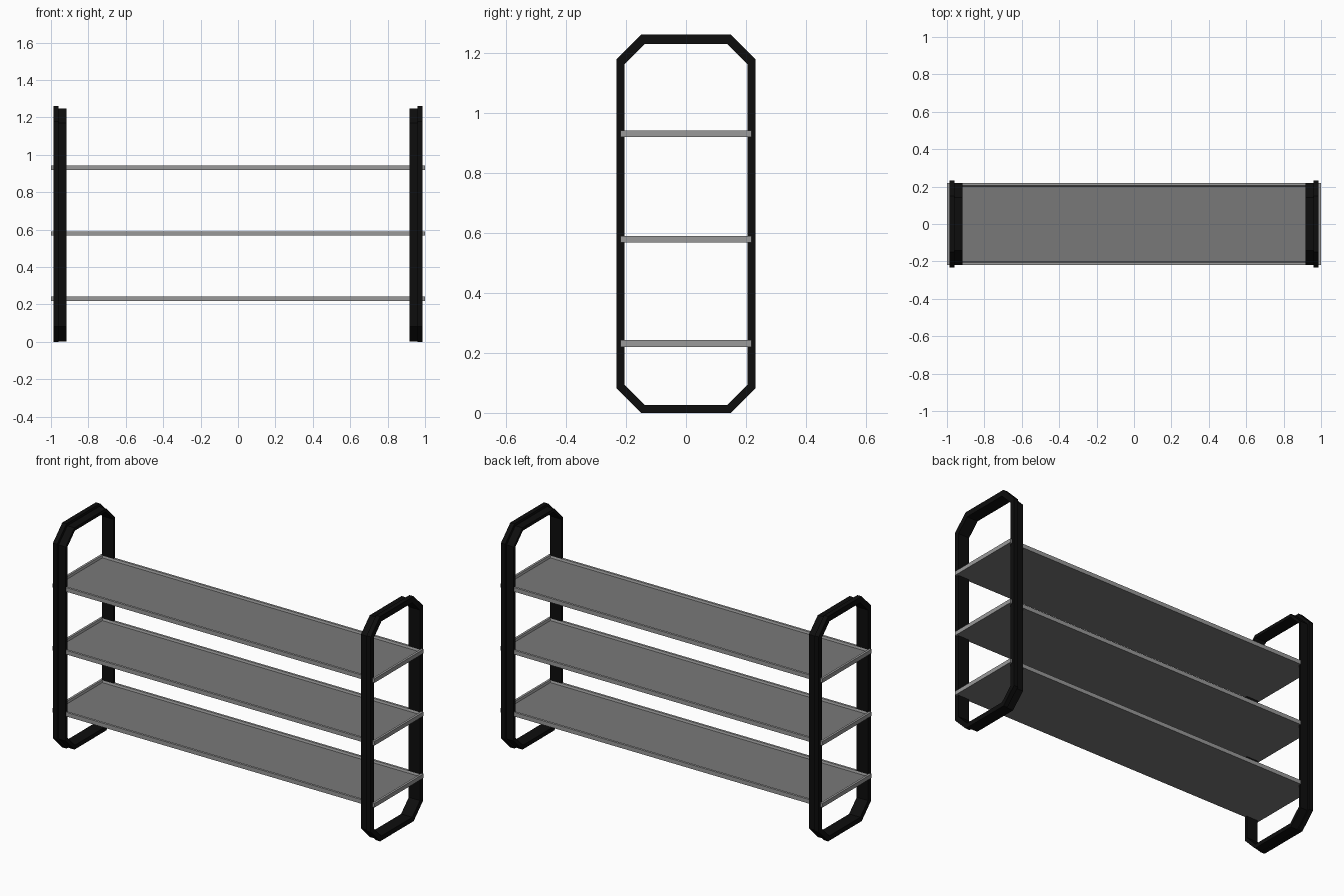
import bpy, bmesh
from mathutils import Matrix

if "Cube" in bpy.data.objects:
    bpy.data.objects.remove(bpy.data.objects["Cube"])


def material(name, rgb):
    m = bpy.data.materials.new(name)
    m.diffuse_color = (*rgb, 1)
    m.use_nodes = True
    m.node_tree.nodes["Principled BSDF"].inputs["Base Color"].default_value = m.diffuse_color
    return m


BLACK = material("black_metal", (0.004, 0.004, 0.004))
RIM = material("rim_grey", (0.32, 0.32, 0.32))
FLOOR = material("floor_grey", (0.19, 0.19, 0.19))


def finish(bm, name, mats):
    bmesh.ops.recalc_face_normals(bm, faces=bm.faces)
    me = bpy.data.meshes.new(name)
    bm.to_mesh(me)
    bm.free()
    for m in mats:
        me.materials.append(m)
    ob = bpy.data.objects.new(name, me)
    bpy.context.collection.objects.link(ob)
    return ob


def octagon(hy, z0, z1, c):
    """Rectangle in the yz plane with chamfered corners."""
    return [(hy, z0 + c), (hy, z1 - c), (hy - c, z1), (c - hy, z1),
            (-hy, z1 - c), (-hy, z0 + c), (c - hy, z0), (hy - c, z0)]


# End frames: L-shaped section swept around a chamfered loop
flange = octagon(0.232, 0.0, 1.262, 0.083)
band = octagon(0.219, 0.003, 1.248, 0.078)
inner = octagon(0.205, 0.026, 1.231, 0.068)
section = [(0.987, flange), (0.961, flange), (0.961, band),
           (0.917, band), (0.917, inner), (0.987, inner)]


def end_frame(name, side):
    bm = bmesh.new()
    rings = [[bm.verts.new((side * x, y, z)) for y, z in loop]
             for x, loop in section]
    for i, a in enumerate(rings):
        b = rings[(i + 1) % len(rings)]
        for j in range(8):
            k = (j + 1) % 8
            bm.faces.new((a[j], a[k], b[k], b[j]))
    return finish(bm, name, [BLACK])


end_frame("left_end_frame", -1)
end_frame("right_end_frame", 1)


# Shelves: shallow trays with a raised rim
def shelf(name, z):
    bm = bmesh.new()
    bmesh.ops.create_cube(bm, size=1, matrix=Matrix.Translation((0, 0, z))
                          @ Matrix.Diagonal((2.0, 0.436, 0.023, 1)))
    bm.normal_update()
    top = max(bm.faces, key=lambda f: f.calc_center_median().z)
    bottom = min(bm.faces, key=lambda f: f.calc_center_median().z)
    bmesh.ops.inset_region(bm, faces=[top], thickness=0.018)
    bmesh.ops.inset_region(bm, faces=[top], thickness=0.005)
    for v in top.verts:
        v.co.z -= 0.012
    top.material_index = bottom.material_index = 1
    return finish(bm, name, [RIM, FLOOR])


for name, z in (("lower_shelf", 0.231), ("middle_shelf", 0.579), ("upper_shelf", 0.931)):
    shelf(name, z)
